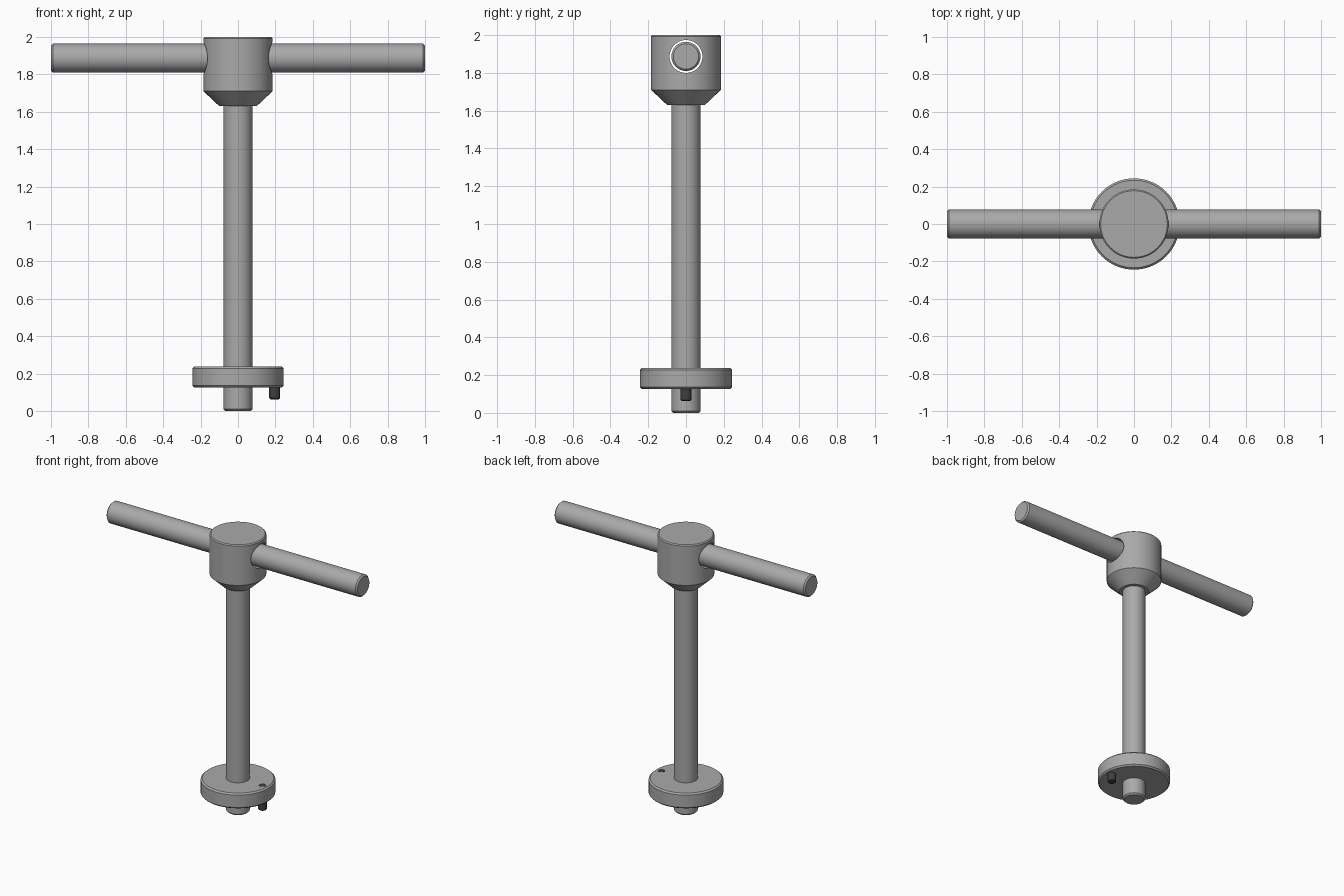
import bpy, bmesh, math
from mathutils import Matrix

if "Cube" in bpy.data.objects:
    bpy.data.objects.remove(bpy.data.objects["Cube"])


def material(name, rgb):
    m = bpy.data.materials.new(name)
    m.diffuse_color = (*rgb, 1)
    m.use_nodes = True
    m.node_tree.nodes["Principled BSDF"].inputs["Base Color"].default_value = m.diffuse_color
    return m


steel = material("grey steel", (0.40, 0.40, 0.40))
dark = material("dark steel", (0.05, 0.05, 0.05))


def lathe(name, profile, mat, matrix=None, sides=64):
    """Solid of revolution about z from (radius, height) points, capped at both ends."""
    bm = bmesh.new()
    rings = [[bm.verts.new((r * math.cos(2 * math.pi * i / sides),
                            r * math.sin(2 * math.pi * i / sides), z))
              for i in range(sides)] for r, z in profile]
    for a, b in zip(rings, rings[1:]):
        for i in range(sides):
            j = (i + 1) % sides
            bm.faces.new((a[i], a[j], b[j], b[i]))
    bm.faces.new(rings[0][::-1])
    bm.faces.new(rings[-1])
    if matrix:
        bm.transform(matrix)
    bmesh.ops.recalc_face_normals(bm, faces=bm.faces)
    me = bpy.data.meshes.new(name)
    bm.to_mesh(me)
    bm.free()
    me.materials.append(mat)
    ob = bpy.data.objects.new(name, me)
    bpy.context.collection.objects.link(ob)
    return ob


def rod(name, r, z0, z1, c, mat, matrix=None, sides=64):
    """Cylinder with chamfered rims."""
    return lathe(name, [(r - c, z0), (r, z0 + c), (r, z1 - c), (r - c, z1)],
                 mat, matrix, sides)


def smooth(ob):
    bpy.ops.object.select_all(action='DESELECT')
    ob.select_set(True)
    bpy.context.view_layer.objects.active = ob
    bpy.ops.object.shade_smooth_by_angle(angle=math.radians(30))


along_x = Matrix.Translation((0, 0, 1.887)) @ Matrix.Rotation(math.pi / 2, 4, 'Y')

# Shaft, collar disc and drive pin
shaft = rod("shaft", 0.077, 0.0, 1.66, 0.01, steel)
collar = rod("collar_disc", 0.244, 0.127, 0.237, 0.01, steel)
pin = rod("drive_pin", 0.029, 0.063, 0.238, 0.006, dark,
          Matrix.Translation((0.196, 0, 0)), 32)

# Head with tapered underside and a cross hole
head = lathe("head", [(0.10, 1.63), (0.185, 1.71), (0.185, 1.993), (0.178, 2.0)], steel)
cutter = lathe("hole_cutter", [(0.087, -0.4), (0.087, 0.4)], steel, along_x)
cutter.hide_render = True
cut = head.modifiers.new("cross_hole", 'BOOLEAN')
cut.operation = 'DIFFERENCE'
cut.solver = 'EXACT'
cut.object = cutter
bpy.context.view_layer.objects.active = head
bpy.ops.object.modifier_apply(modifier=cut.name)
bpy.data.objects.remove(cutter)

# Sliding cross handle
handle = rod("cross_handle", 0.077, -1.0, 1.0, 0.01, steel, along_x)

for part in (shaft, collar, pin, head, handle):
    smooth(part)
